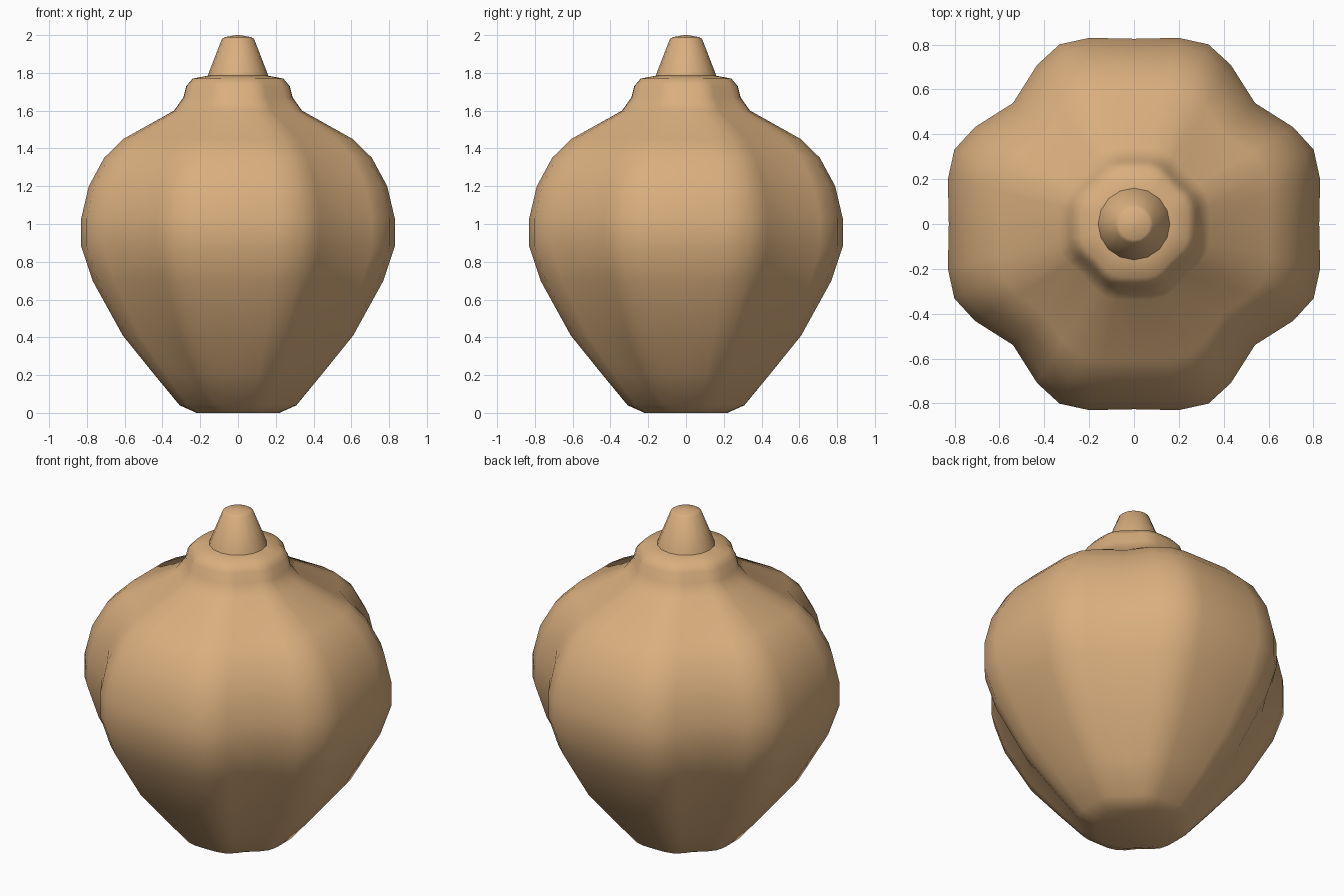
import bpy, bmesh, math
from mathutils import Vector

cube = bpy.data.objects.get("Cube")
if cube:
    bpy.data.objects.remove(cube, do_unlink=True)

tan = bpy.data.materials.new("warm_tan")
tan.use_nodes = True
colour = (0.70, 0.43, 0.21, 1)
tan.diffuse_color = colour
tan.node_tree.nodes["Principled BSDF"].inputs["Base Color"].default_value = colour

# One lobe half outline from its middle to the groove, at unit lobe radius
HALF = [(0, 0.995), (0.24, 1.0), (0.40, 0.965), (0.52, 0.855), (0.65, 0.65)]


def lobed_outline():
    lobe = HALF + [(y, x) for x, y in reversed(HALF[1:-1])]
    pts = []
    for k in range(4):
        for x, y in lobe:
            for _ in range(k):
                x, y = y, -x
            pts.append(Vector((x, y)))
    return pts


def loft(name, outline, profile):
    """Stack the outline; each level is (radius, z, roundness)."""
    bm = bmesh.new()
    rings = []
    for radius, z, roundness in profile:
        ring = []
        for p in outline:
            q = p.lerp(p.normalized(), roundness) * radius
            ring.append(bm.verts.new((q.x, q.y, z)))
        rings.append(ring)
    n = len(outline)
    for a, b in zip(rings, rings[1:]):
        for i in range(n):
            j = (i + 1) % n
            bm.faces.new((a[i], a[j], b[j], b[i]))
    bm.faces.new(rings[0])
    bm.faces.new(rings[-1])
    bmesh.ops.recalc_face_normals(bm, faces=bm.faces)
    mesh = bpy.data.meshes.new(name)
    bm.to_mesh(mesh)
    bm.free()
    mesh.materials.append(tan)
    obj = bpy.data.objects.new(name, mesh)
    bpy.context.collection.objects.link(obj)
    bpy.ops.object.select_all(action='DESELECT')
    obj.select_set(True)
    bpy.context.view_layer.objects.active = obj
    bpy.ops.object.shade_smooth_by_angle(angle=math.radians(60))
    return obj


# Four-lobed body, narrow at the foot, with a small lobed collar on top
loft("lobed_body", lobed_outline(), [
    (0.22, 0, 0.5), (0.31, 0.04, 0.3), (0.45, 0.21, 0.1), (0.61, 0.41, 0),
    (0.77, 0.70, 0), (0.83, 0.88, 0), (0.83, 1.03, 0), (0.79, 1.20, 0),
    (0.71, 1.35, 0.05), (0.61, 1.45, 0.15), (0.34, 1.60, 0.4),
    (0.29, 1.67, 0.4), (0.275, 1.73, 0.4), (0.24, 1.77, 0.5),
    (0.15, 1.787, 1)])

# Tapered stem
circle = [Vector((math.sin(a * math.pi / 8), math.cos(a * math.pi / 8)))
          for a in range(16)]
loft("stem", circle, [
    (0.165, 1.77, 0), (0.155, 1.80, 0), (0.085, 1.98, 0),
    (0.07, 1.989, 0), (0.01, 2.0, 0)])
